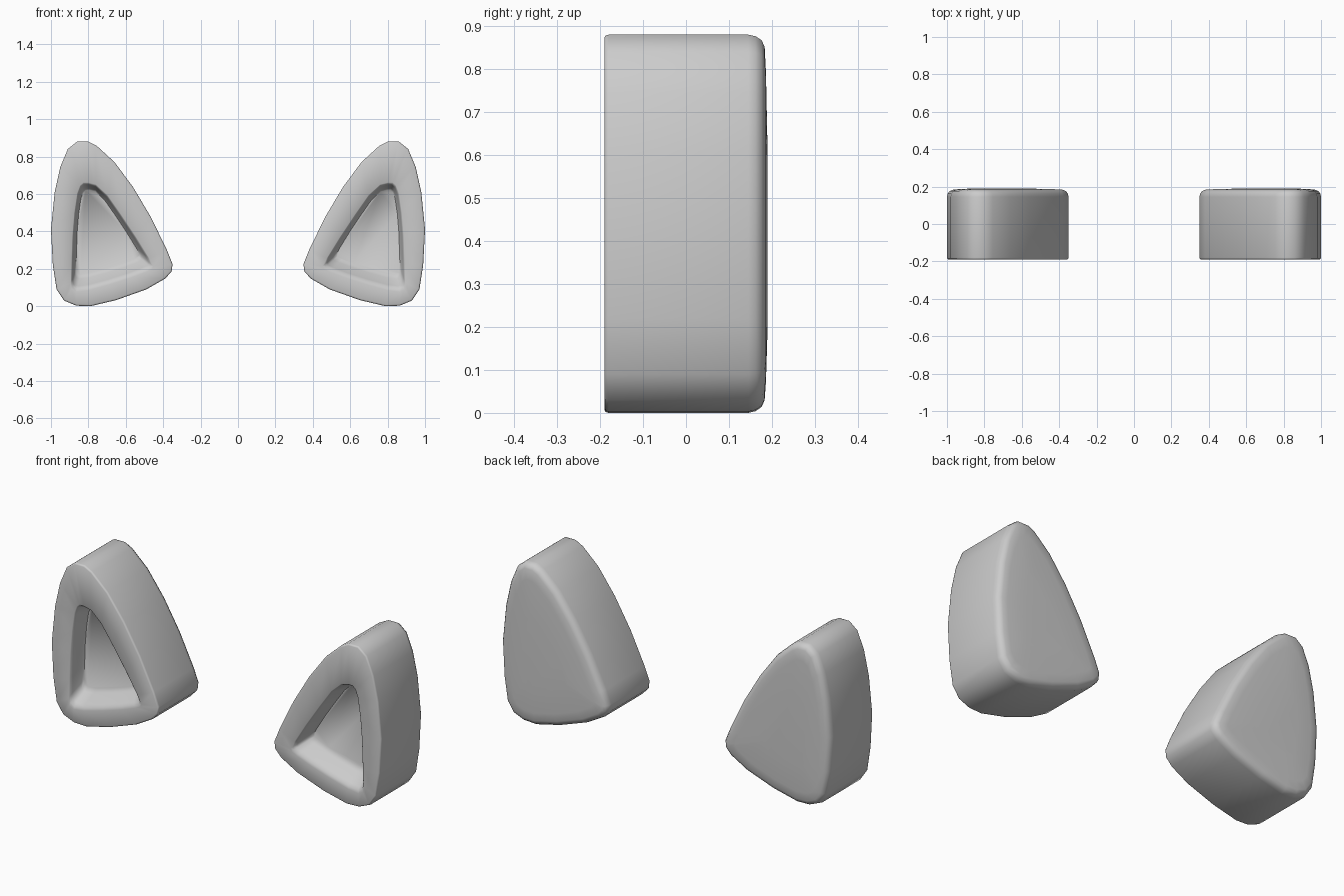
import bpy, bmesh
from mathutils import Vector

if "Cube" in bpy.data.objects:
    bpy.data.objects.remove(bpy.data.objects["Cube"])

# Outer outline of one ear (x, z), clockwise from the tip
OUTER = [(.80, .88), (.86, .88), (.91, .84), (.95, .745), (.98, .61), (1.0, .41), (.99, .22),
         (.97, .09), (.93, .03), (.865, .003), (.79, .0), (.65, .033), (.49, .09), (.39, .147),
         (.355, .185), (.35, .225), (.38, .30), (.465, .475), (.56, .635), (.66, .77), (.755, .857)]
# Rim of the front recess, matched point for point
RIM = [(.80, .655), (.825, .655), (.842, .64), (.857, .60), (.872, .50), (.882, .38), (.887, .24),
       (.89, .14), (.885, .105), (.86, .092), (.80, .10), (.69, .13), (.58, .165), (.50, .195),
       (.47, .21), (.465, .225), (.485, .265), (.55, .37), (.63, .49), (.70, .59), (.76, .645)]


def inset(pts, d):
    out = []
    for i, p in enumerate(pts):
        t = (Vector(pts[(i + 1) % len(pts)]) - Vector(pts[i - 1])).normalized()
        out.append((p[0] + t.y * d, p[1] - t.x * d))
    return out


def scaled(pts, c, s):
    return [(c[0] + (x - c[0]) * s, c[1] + (z - c[1]) * s) for x, z in pts]


MID = (.77, .36)    # centre of the domed back
FLOOR = (.77, .48)  # recess walls slope most at the bottom

# Rings from recess floor, over the front rim and side wall, to the back
rings = [
    (scaled(RIM, FLOOR, .80), -.095),
    (scaled(RIM, FLOOR, .86), -.11),
    (scaled(RIM, FLOOR, .96), -.17),
    (RIM, -.186),
    (scaled(RIM, FLOOR, 1.04), -.19),
    (inset(OUTER, .008), -.19),
    (inset(OUTER, .002), -.187),
    (OUTER, -.18),
    (OUTER, .145),
    (inset(OUTER, .004), .162),
    (inset(OUTER, .014), .176),
    (inset(OUTER, .03), .183),
    (scaled(inset(OUTER, .04), MID, .9), .186),
    (scaled(inset(OUTER, .04), MID, .5), .19),
]

bm = bmesh.new()
loops = [[bm.verts.new((x, y, z)) for x, z in pts] for pts, y in rings]
n = len(OUTER)
for a, b in zip(loops, loops[1:]):
    for i in range(n):
        j = (i + 1) % n
        bm.faces.new((a[i], a[j], b[j], b[i]))
bm.faces.new(loops[0])
bm.faces.new(loops[-1])
bmesh.ops.recalc_face_normals(bm, faces=bm.faces)
mesh = bpy.data.meshes.new("ears")
bm.to_mesh(mesh)
bm.free()

# Pair of ears, mirrored across x = 0
ears = bpy.data.objects.new("ears", mesh)
bpy.context.collection.objects.link(ears)
bpy.context.view_layer.objects.active = ears
ears.select_set(True)
bpy.ops.object.shade_smooth_by_angle(angle=1.0)
ears.modifiers.new("mirror", 'MIRROR').use_axis[0] = True
